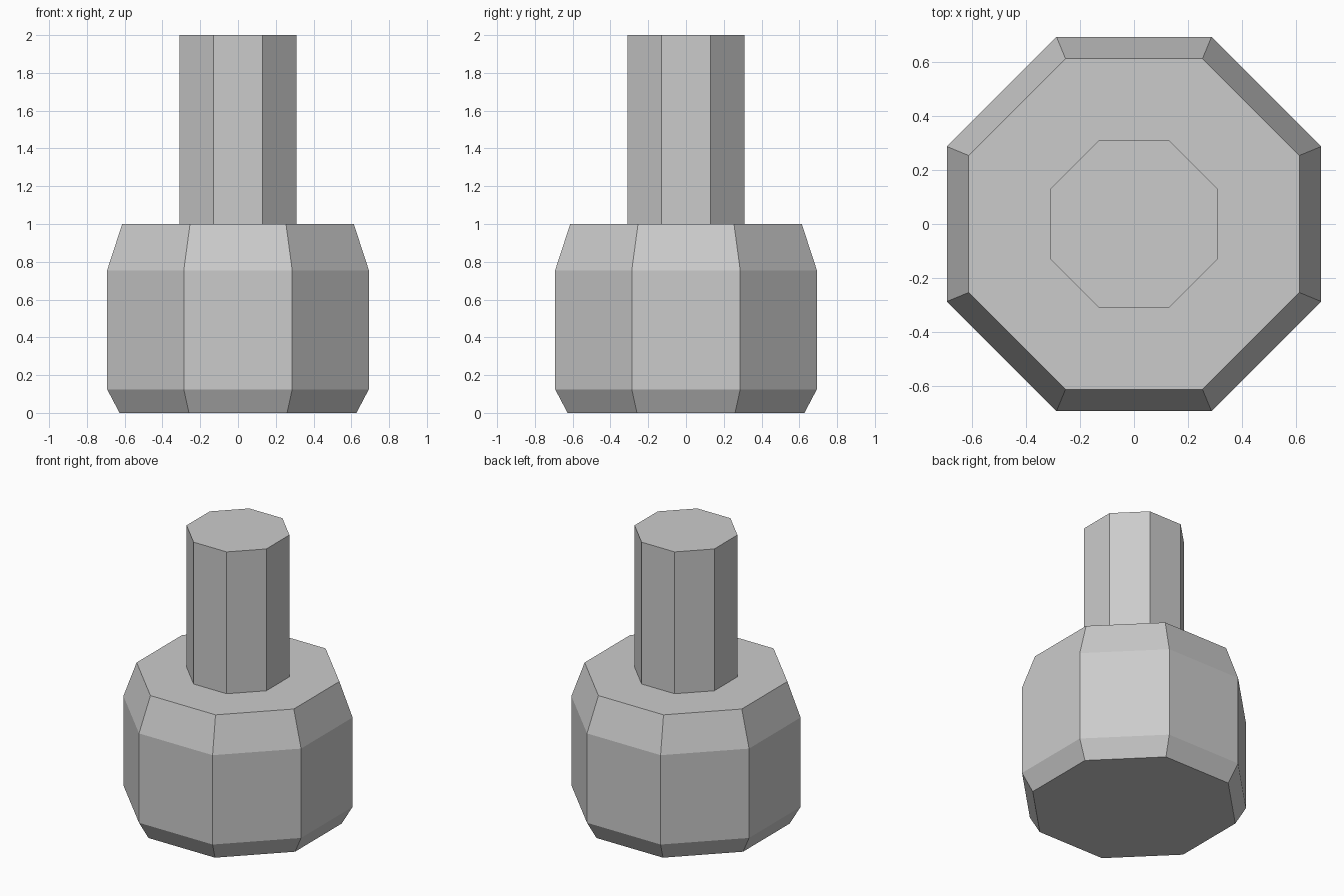
import bpy, bmesh
from math import cos, sin, pi

if "Cube" in bpy.data.objects:
    bpy.data.objects.remove(bpy.data.objects["Cube"])

SIDES = 8
# Profile from bottom to top: (distance from axis to flat, height)
PROFILE = [
    (0.627, 0.0), (0.693, 0.125), (0.693, 0.755), (0.613, 1.0),  # chamfered base
    (0.311, 1.0), (0.311, 2.0),                                  # stem
]


def lathe(name, profile, sides):
    """Closed faceted solid with its flats facing the axes."""
    bm = bmesh.new()
    rings = []
    for apothem, z in profile:
        r = apothem / cos(pi / sides)
        angles = [(i + 0.5) * 2 * pi / sides for i in range(sides)]
        rings.append([bm.verts.new((r * cos(a), r * sin(a), z)) for a in angles])
    for low, high in zip(rings, rings[1:]):
        for i in range(sides):
            j = (i + 1) % sides
            bm.faces.new((low[i], low[j], high[j], high[i]))
    bm.faces.new(rings[0][::-1])
    bm.faces.new(rings[-1])
    mesh = bpy.data.meshes.new(name)
    bm.to_mesh(mesh)
    bm.free()
    obj = bpy.data.objects.new(name, mesh)
    bpy.context.collection.objects.link(obj)
    return obj


# Octagonal base with the narrower stem rising from its top
lathe("base_with_stem", PROFILE, SIDES)
